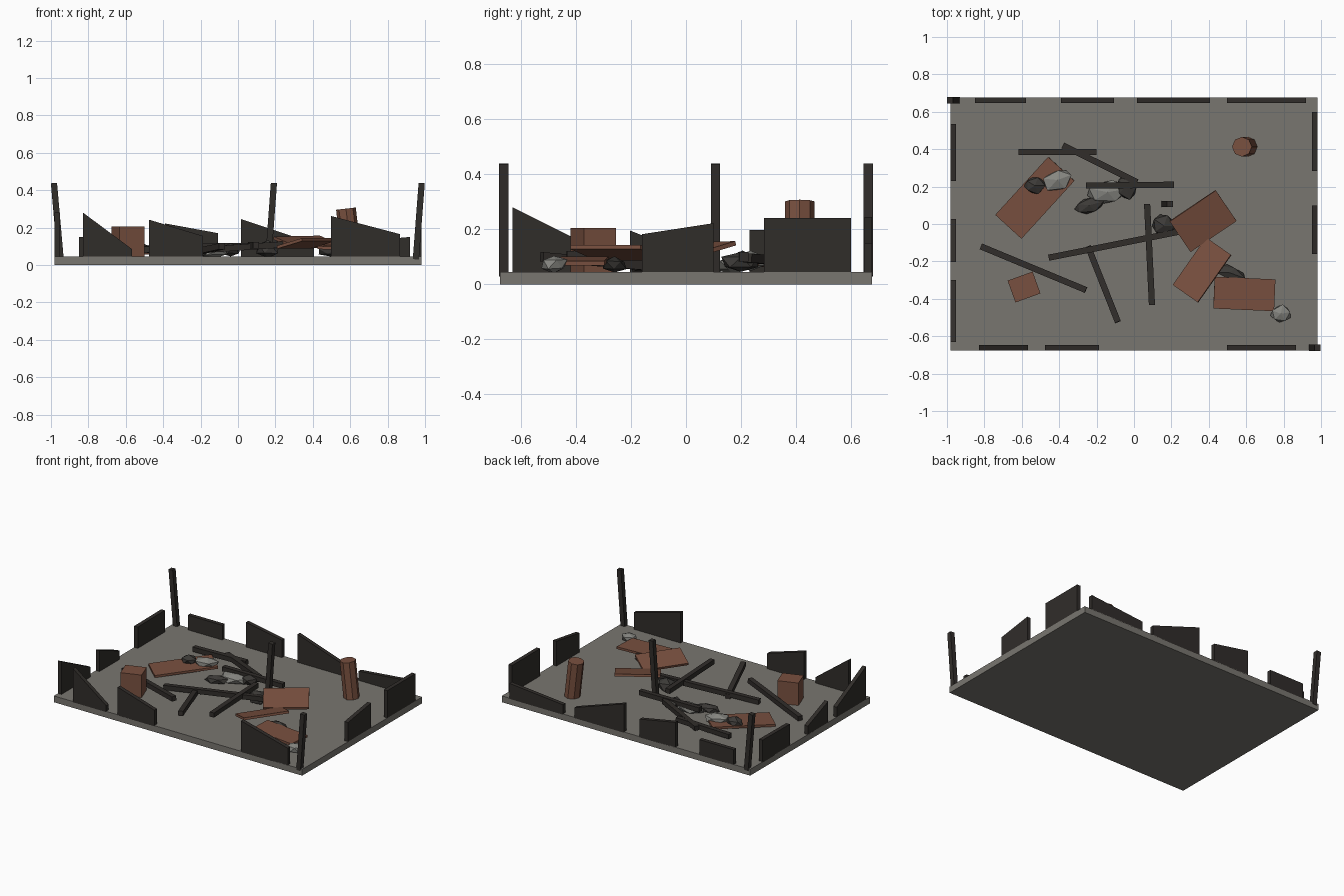
import bpy, bmesh, random
from math import radians
from mathutils import Vector, Matrix

if "Cube" in bpy.data.objects:
    bpy.data.objects.remove(bpy.data.objects["Cube"])

random.seed(4)


def material(name, rgb):
    m = bpy.data.materials.new(name)
    m.diffuse_color = (*rgb, 1)
    m.use_nodes = True
    m.node_tree.nodes["Principled BSDF"].inputs["Base Color"].default_value = m.diffuse_color
    return m


STONE = material("floor_stone", (0.19, 0.18, 0.16))
CHAR = material("charred_wood", (0.03, 0.026, 0.023))
RUST = material("rusty_brown", (0.19, 0.08, 0.05))
GREY = material("rubble_grey", (0.24, 0.24, 0.22))
DARK = material("rubble_dark", (0.045, 0.042, 0.038))


def finish(name, bm, mat, matrix=Matrix()):
    bmesh.ops.recalc_face_normals(bm, faces=bm.faces)
    me = bpy.data.meshes.new(name)
    bm.to_mesh(me)
    bm.free()
    me.materials.append(mat)
    ob = bpy.data.objects.new(name, me)
    ob.matrix_world = matrix
    bpy.context.collection.objects.link(ob)
    return ob


def box(name, centre, size, mat, yaw=0, pitch=0, roll=0):
    bm = bmesh.new()
    bmesh.ops.create_cube(bm, size=1)
    bmesh.ops.scale(bm, vec=size, verts=bm.verts)
    rot = (Matrix.Rotation(radians(yaw), 4, 'Z') @ Matrix.Rotation(radians(-pitch), 4, 'Y')
           @ Matrix.Rotation(radians(roll), 4, 'X'))
    return finish(name, bm, mat, Matrix.Translation(centre) @ rot)


def beam(name, a, b, w=0.033):
    a, b = Vector(a), Vector(b)
    bm = bmesh.new()
    bmesh.ops.create_cube(bm, size=1)
    bmesh.ops.scale(bm, vec=((b - a).length, w, w), verts=bm.verts)
    rot = (b - a).to_track_quat('X', 'Z').to_matrix().to_4x4()
    return finish(name, bm, CHAR, Matrix.Translation((a + b) / 2) @ rot)


def wall(name, axis, offset, start, end, h0, h1, t=0.028):
    # broken wall stub: slanted top profile pushed through its thickness
    bm = bmesh.new()
    rings = []
    for d in (-t / 2, t / 2):
        pts = [(start, 0.04), (end, 0.04), (end, h1), (start, h0)]
        rings.append([bm.verts.new((u, offset + d, z) if axis == 'x' else (offset + d, u, z))
                      for u, z in pts])
    bm.faces.new(rings[0])
    bm.faces.new(rings[1])
    for i in range(4):
        j = (i + 1) % 4
        bm.faces.new((rings[0][i], rings[0][j], rings[1][j], rings[1][i]))
    return finish(name, bm, CHAR)


def rock(name, centre, size, yaw, mat):
    bm = bmesh.new()
    bmesh.ops.create_icosphere(bm, subdivisions=1, radius=0.5)
    for v in bm.verts:
        v.co *= random.uniform(0.85, 1.12)
    bmesh.ops.scale(bm, vec=size, verts=bm.verts)
    return finish(name, bm, mat, Matrix.Translation(centre) @ Matrix.Rotation(radians(yaw), 4, 'Z'))


# Floor slab
box("floor_slab", (0, 0, 0.0225), (1.96, 1.352, 0.045), STONE)

# Broken perimeter walls: start, end, height at start, height at end
walls = {
    ("back_wall", 'x', 0.662): [(-0.85, -0.578, 0.15, 0.15), (-0.39, -0.107, 0.222, 0.17),
                                (0.016, 0.406, 0.245, 0.115), (0.497, 0.92, 0.11, 0.15)],
    ("front_wall", 'x', -0.662): [(-0.829, -0.567, 0.28, 0.085), (-0.476, -0.187, 0.242, 0.155),
                                  (0.497, 0.866, 0.262, 0.165)],
    ("left_wall", 'y', -0.966): [(-0.63, -0.30, 0.28, 0.115), (-0.203, 0.027, 0.195, 0.105),
                                 (0.23, 0.535, 0.197, 0.2)],
    ("right_wall", 'y', 0.966): [(-0.16, 0.10, 0.182, 0.222), (0.283, 0.6, 0.24, 0.24)],
}
for (name, axis, off), stubs in walls.items():
    for i, s in enumerate(stubs):
        wall(f"{name}_{i + 1}", axis, off, *s)

# Leaning charred posts
beam("back_left_post", (-0.948, 0.662, 0.03), (-0.984, 0.662, 0.438))
beam("front_right_post", (0.951, -0.662, 0.03), (0.982, -0.662, 0.438))
beam("inner_post", (0.162, 0.107, 0.03), (0.192, 0.107, 0.438))

# Fallen beams
for i, (a, b) in enumerate([
        ((-0.818, -0.12, 0.062), (-0.257, -0.353, 0.095)),
        ((-0.455, -0.18, 0.062), (0.246, -0.04, 0.11)),
        ((-0.246, -0.12, 0.065), (-0.086, -0.524, 0.10)),
        ((0.07, 0.107, 0.105), (0.096, -0.433, 0.105)),
        ((-0.38, 0.42, 0.08), (0.016, 0.224, 0.095)),
        ((-0.618, 0.385, 0.075), (-0.20, 0.385, 0.085)),
        ((-0.257, 0.205, 0.10), (0.214, 0.21, 0.10))]):
    beam(f"fallen_beam_{i + 1}", a, b)

# Rusty sheets
box("sheet_1", (-0.53, 0.14, 0.066), (0.42, 0.19, 0.016), RUST, 47.6, 3)
box("sheet_2", (0.369, 0.016, 0.122), (0.297, 0.203, 0.016), RUST, 34, 1, 14)
box("sheet_3", (0.364, -0.246, 0.115), (0.31, 0.167, 0.016), RUST, 55, 0, -14)
box("sheet_4", (0.59, -0.374, 0.085), (0.325, 0.17, 0.016), RUST, -2.5, -3)

# Crate
box("crate", (-0.588, -0.337, 0.125), (0.142, 0.124, 0.16), RUST, 19.8)

# Leaning barrel pipe
bm = bmesh.new()
bmesh.ops.create_cone(bm, cap_ends=True, segments=8, radius1=0.053, radius2=0.053, depth=0.26)
tilt = Vector((-0.03, 0, 0.26)).to_track_quat('Z', 'Y').to_matrix().to_4x4()
finish("barrel", bm, RUST, Matrix.Translation((0.592, 0.413, 0.172)) @ tilt)

# Rubble
for i, r in enumerate([
        ((-0.41, 0.235, 0.085), (0.18, 0.12, 0.08), 20, GREY),
        ((-0.53, 0.205, 0.085), (0.12, 0.10, 0.07), 0, DARK),
        ((-0.14, 0.17, 0.07), (0.24, 0.13, 0.07), 10, GREY),
        ((-0.24, 0.10, 0.065), (0.17, 0.09, 0.06), 15, DARK),
        ((-0.04, 0.20, 0.08), (0.12, 0.15, 0.08), 0, DARK),
        ((0.16, -0.01, 0.085), (0.14, 0.13, 0.10), 0, DARK),
        ((0.51, -0.26, 0.07), (0.18, 0.08, 0.06), -20, DARK),
        ((0.785, -0.48, 0.073), (0.12, 0.10, 0.07), 10, GREY)]):
    rock(f"rubble_{i + 1}", *r)
